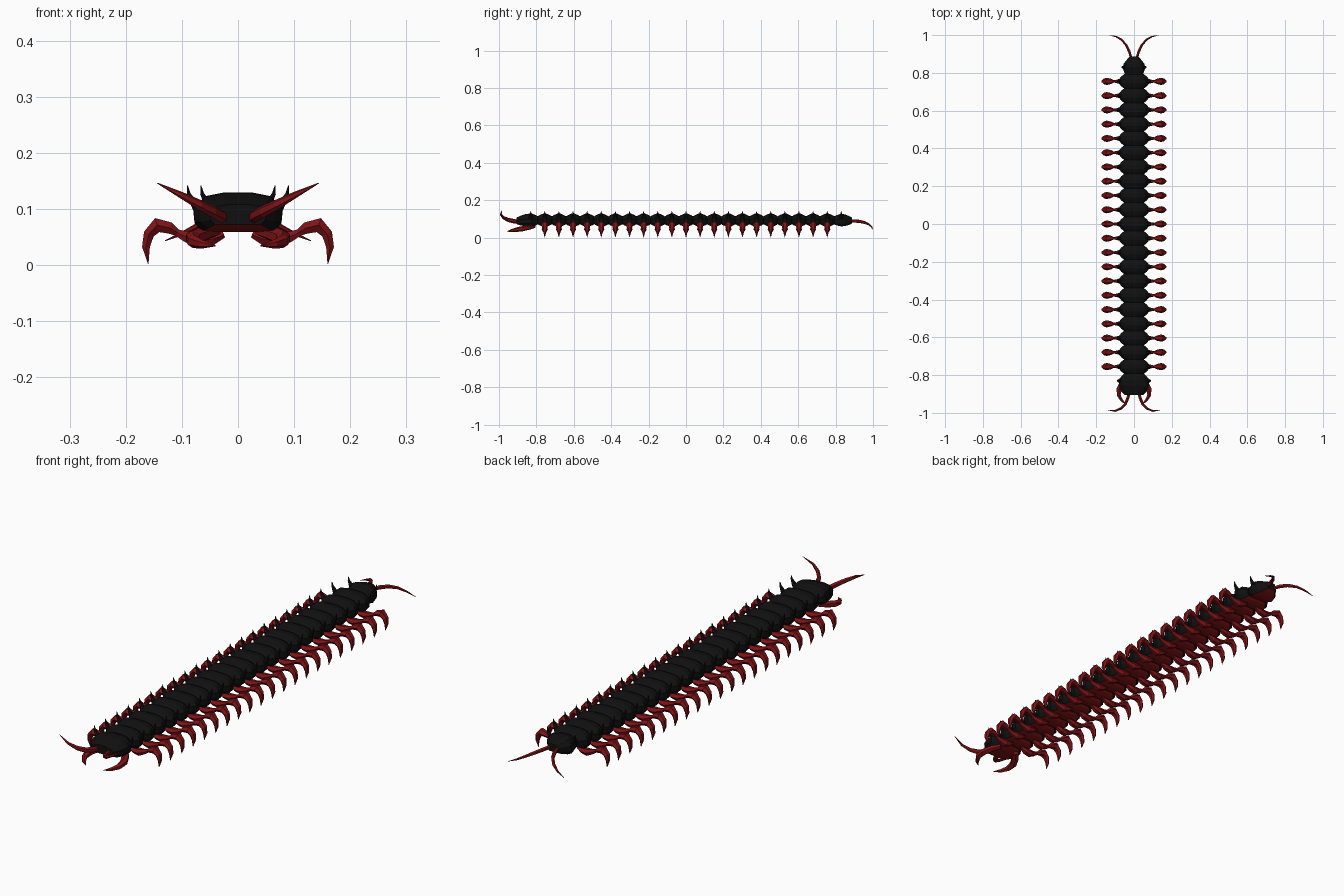
import bpy, bmesh, math
from mathutils import Vector


def material(name, rgb):
    m = bpy.data.materials.new(name)
    m.diffuse_color = (*rgb, 1)
    return m


BLACK = material("shell black", (0.005, 0.005, 0.005))
RED = material("dark red", (0.22, 0.007, 0.009))


def loft(name, rings, mats, rule=None):
    """Skin a list of equal-length point rings and cap both ends."""
    bm = bmesh.new()
    vr = [[bm.verts.new(p) for p in r] for r in rings]
    n = len(vr[0])
    for a, b in zip(vr, vr[1:]):
        for i in range(n):
            bm.faces.new((a[i], a[(i + 1) % n], b[(i + 1) % n], b[i]))
    bm.faces.new(vr[0])
    bm.faces.new(vr[-1])
    bmesh.ops.recalc_face_normals(bm, faces=bm.faces)
    if rule:
        for f in bm.faces:
            f.material_index = rule(f)
    me = bpy.data.meshes.new(name)
    bm.to_mesh(me)
    bm.free()
    for m in mats:
        me.materials.append(m)
    return me


def tube(name, path, mat, ref, sides=6):
    """Tapered tube; path rows are x, y, z, radius along ref, radius across."""
    pts = [Vector(p[:3]) for p in path]
    rings = []
    for i, p in enumerate(path):
        t = (pts[min(i + 1, len(pts) - 1)] - pts[max(i - 1, 0)]).normalized()
        u = t.cross(Vector(ref)).normalized()
        v = u.cross(t)
        rings.append([pts[i] + v * p[3] * math.cos(a) + u * p[4] * math.sin(a)
                      for a in (2 * math.pi * k / sides for k in range(sides))])
    return loft(name, rings, [mat])


def place(name, me, loc=(0, 0, 0)):
    o = bpy.data.objects.new(name, me)
    o.location = loc
    bpy.context.collection.objects.link(o)
    return o


def flip(path, s):
    return [(s * p[0], *p[1:]) for p in path]


# Shell cross-section: half width and height as fractions
HALF = [(0.33, 1), (0.72, 0.82), (1, 0.2), (0.97, -0.55), (0.8, -1)]
SECTION = HALF + [(-x, z) for x, z in reversed(HALF)]


def shell(name, stations):
    """Stations are y, half width, half height, centre z; the belly is red."""
    rings = [[(x * w, y, zc + z * h) for x, z in SECTION] for y, w, h, zc in stations]
    return loft(name, rings, [BLACK, RED], lambda f: 1 if f.normal.z < -0.85 else 0)


segment = shell("body_segment", [
    (-0.038, 0.052, 0.021, 0.093), (-0.026, 0.068, 0.028, 0.093),
    (-0.010, 0.080, 0.034, 0.094), (0.010, 0.080, 0.034, 0.094),
    (0.026, 0.068, 0.028, 0.093), (0.038, 0.052, 0.021, 0.093)])

# Head and tail shells
place("head", shell("head", [
    (-0.905, 0.050, 0.018, 0.090), (-0.885, 0.068, 0.026, 0.091),
    (-0.855, 0.079, 0.033, 0.094), (-0.825, 0.080, 0.035, 0.094),
    (-0.805, 0.066, 0.028, 0.093), (-0.790, 0.050, 0.021, 0.093)]))
place("tail", shell("tail", [
    (0.790, 0.045, 0.021, 0.093), (0.808, 0.054, 0.028, 0.093),
    (0.830, 0.060, 0.034, 0.094), (0.850, 0.054, 0.031, 0.093),
    (0.872, 0.036, 0.024, 0.092), (0.888, 0.022, 0.016, 0.092)]))

for s, side in ((-1, "left"), (1, "right")):
    # Upward spike on the shell edge
    spike = tube("spike", flip([
        (0.068, 0, 0.096, 0.015, 0.012), (0.080, 0, 0.112, 0.010, 0.007),
        (0.088, 0, 0.127, 0.005, 0.004), (0.090, 0, 0.142, 0.0005, 0.0005)], s),
        BLACK, (0, 1, 0))
    # Leg: hip, thin link and clawed shin
    hip = tube("hip", flip([
        (0.025, 0, 0.054, 0.010, 0.006), (0.045, 0, 0.046, 0.017, 0.012),
        (0.068, 0, 0.043, 0.016, 0.016), (0.092, 0, 0.050, 0.009, 0.011),
        (0.114, 0, 0.060, 0.005, 0.006)], s), RED, (0, 1, 0))
    shin = tube("shin", flip([
        (0.105, 0, 0.056, 0.005, 0.006), (0.122, 0, 0.066, 0.014, 0.012),
        (0.144, 0, 0.071, 0.019, 0.015), (0.159, 0, 0.055, 0.015, 0.011),
        (0.164, 0, 0.032, 0.009, 0.008), (0.160, 0, 0.002, 0.0006, 0.0006)], s),
        RED, (0, 1, 0))
    for i in range(21):
        y = (i - 10) * 0.0755
        place(f"{side}_spike", spike, (0, y, 0))
        place(f"{side}_hip", hip, (0, y, 0))
        place(f"{side}_shin", shin, (0, y, 0))
    place(f"{side}_head_spike", spike, (0, -0.83, 0))
    place(f"{side}_tail_spike", spike, (-0.024 * s, 0.83, 0))

    # Curved feelers at the head and trailing feelers at the tail
    place(f"{side}_head_feeler", tube("head_feeler", flip([
        (0.024, -0.885, 0.082, 0.010, 0.009), (0.032, -0.920, 0.088, 0.012, 0.009),
        (0.045, -0.952, 0.095, 0.011, 0.008), (0.068, -0.976, 0.107, 0.009, 0.007),
        (0.100, -0.990, 0.124, 0.006, 0.005), (0.144, -0.984, 0.146, 0.0008, 0.0008)], s),
        RED, (0, 0, 1)))
    place(f"{side}_tail_feeler", tube("tail_feeler", flip([
        (0.014, 0.875, 0.090, 0.008, 0.007), (0.024, 0.910, 0.089, 0.009, 0.008),
        (0.040, 0.945, 0.084, 0.008, 0.007), (0.065, 0.975, 0.073, 0.006, 0.006),
        (0.095, 0.992, 0.058, 0.004, 0.004), (0.130, 0.999, 0.043, 0.0008, 0.0008)], s),
        RED, (0, 0, 1)))
    # Pincers under the head
    place(f"{side}_pincer", tube("pincer", flip([
        (0.040, -0.810, 0.060, 0.009, 0.012), (0.062, -0.840, 0.055, 0.013, 0.016),
        (0.080, -0.875, 0.048, 0.014, 0.015), (0.080, -0.908, 0.042, 0.012, 0.011),
        (0.064, -0.935, 0.037, 0.008, 0.008), (0.040, -0.957, 0.034, 0.0008, 0.0008)], s),
        RED, (0, 0, 1)))

for i in range(21):
    place("body_segment", segment, (0, (i - 10) * 0.0755, 0))
